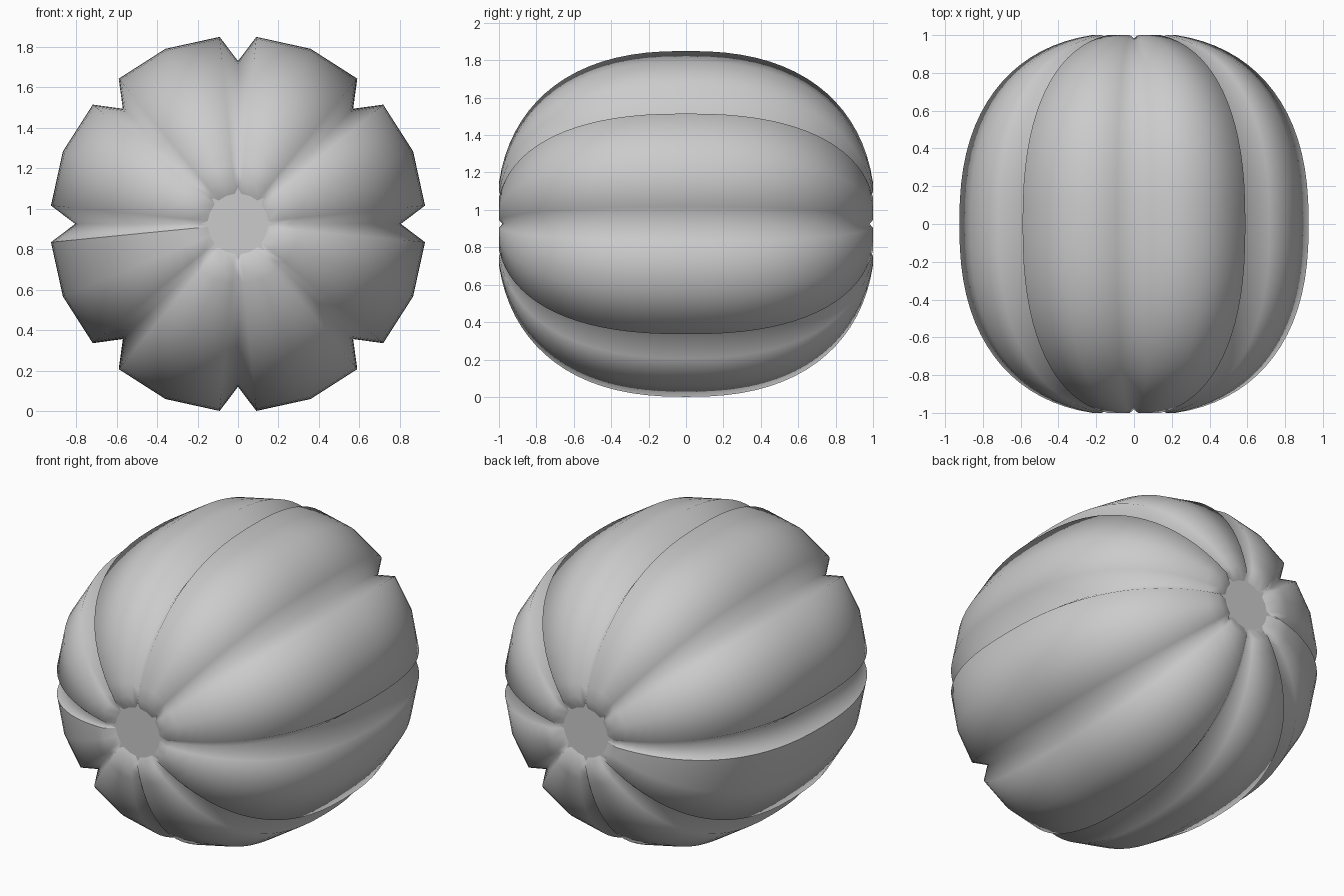
import bpy, bmesh, math

if "Cube" in bpy.data.objects:
    bpy.data.objects.remove(bpy.data.objects["Cube"])

LOBES = 8
RINGS = 36          # sections along the long axis
EXP = 2 / 2.4       # superellipse roundness
T_END = math.radians(79.7)
Y_END = math.sin(T_END) ** EXP
CENTRE_Z = 0.925

# One lobe of the cross-section: (angle, radius factor, is_groove)
LOBE = [(0, 0.805, True), (5.6, 0.929, False), (22.5, 0.937, False), (39.4, 0.929, False)]


def section(t):
    """Fluted ring of points at profile angle t."""
    r, y = math.cos(t) ** EXP, math.copysign(abs(math.sin(t)) ** EXP / Y_END, t)
    pts = []
    for i in range(LOBES):
        for ang, k, groove in LOBE:
            a = math.radians(45 * i + ang)
            pts.append((r * k * math.cos(a), y * (0.982 if groove else 1), CENTRE_Z + r * k * math.sin(a)))
    return pts


def rim(side):
    """Star-shaped opening where the lobes curl in."""
    pts = []
    for i in range(LOBES):
        for ang, k, groove in LOBE:
            a, r = math.radians(45 * i + ang), 0.182 if groove else 0.15
            pts.append((r * math.cos(a), side * 0.972, CENTRE_Z + r * math.sin(a)))
    return pts


grey = bpy.data.materials.new("plain grey")
grey.diffuse_color = (0.6, 0.6, 0.6, 1)
grey.use_nodes = True
grey.node_tree.nodes["Principled BSDF"].inputs["Base Color"].default_value = grey.diffuse_color


def add_object(name, bm):
    bmesh.ops.recalc_face_normals(bm, faces=bm.faces)
    mesh = bpy.data.meshes.new(name)
    bm.to_mesh(mesh)
    bm.free()
    mesh.materials.append(grey)
    obj = bpy.data.objects.new(name, mesh)
    bpy.context.collection.objects.link(obj)


# Lobed body with star-shaped end caps
bm = bmesh.new()
loops = [rim(-1)]
loops += [section(-T_END + 2 * T_END * j / RINGS) for j in range(RINGS + 1)]
loops += [rim(1)]
rings = [[bm.verts.new(p) for p in pts] for pts in loops]
n = LOBES * len(LOBE)
for a, b in zip(rings, rings[1:]):
    for i in range(n):
        bm.faces.new((a[i], a[(i + 1) % n], b[(i + 1) % n], b[i])).smooth = True
caps = [bm.faces.new(rings[0]), bm.faces.new(rings[-1])]
for cap in caps:
    for e in cap.edges:
        e.smooth = False

# Hard seam along one lobe edge on the left
seam = n // 2 + 1
for a, b in zip(rings, rings[1:]):
    bm.edges.get((a[seam], b[seam])).smooth = False
add_object("lobed_body", bm)
